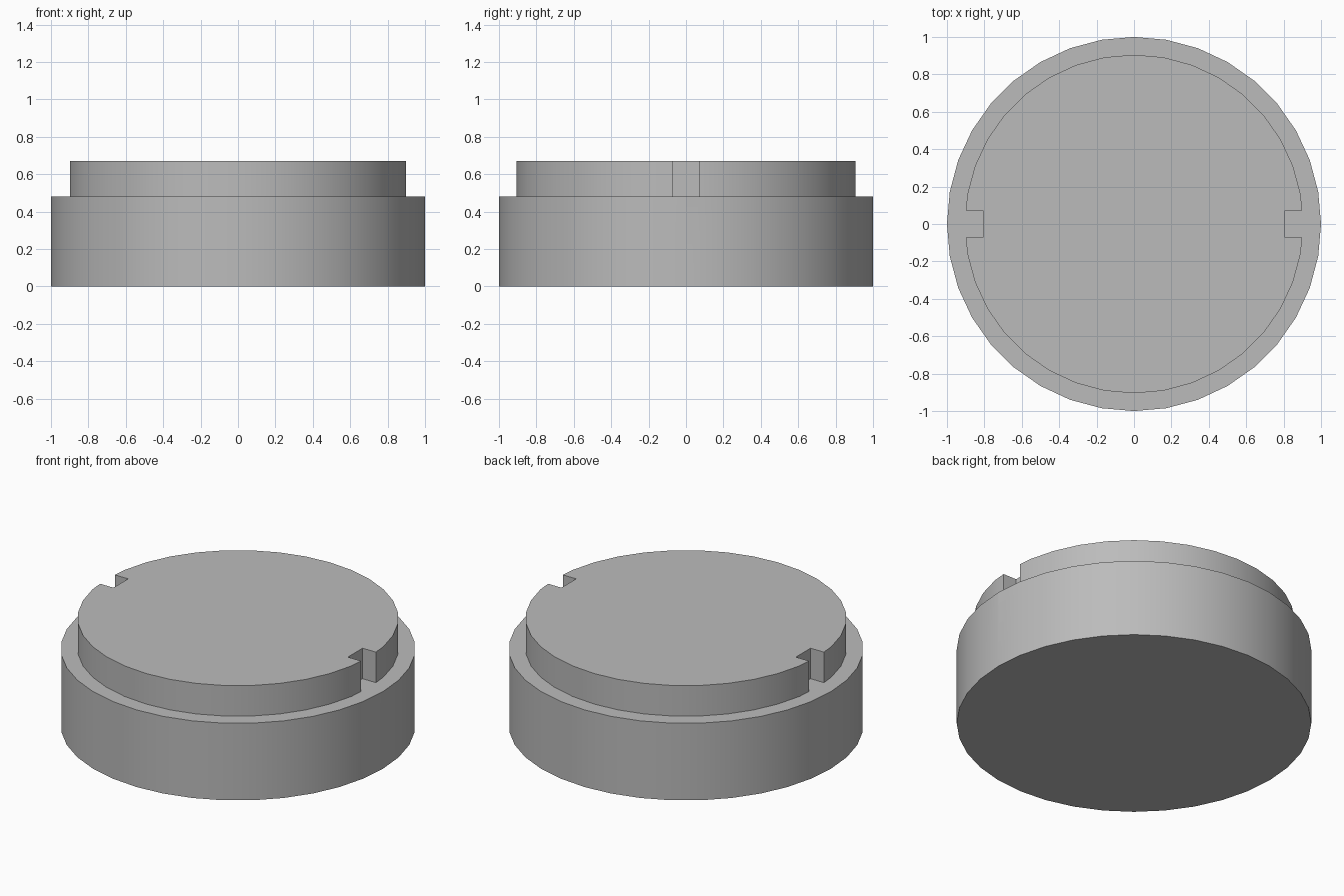
import bpy, bmesh, math

if "Cube" in bpy.data.objects:
    bpy.data.objects.remove(bpy.data.objects["Cube"])

SIDES = 36
NOTCH_HALF = 0.0725
NOTCH_X = 0.807

grey = bpy.data.materials.new("plain grey")
grey.diffuse_color = (0.5, 0.5, 0.5, 1)
grey.use_nodes = True
grey.node_tree.nodes["Principled BSDF"].inputs["Base Color"].default_value = grey.diffuse_color


def make_object(name, bm):
    bmesh.ops.recalc_face_normals(bm, faces=bm.faces)
    mesh = bpy.data.meshes.new(name)
    bm.to_mesh(mesh)
    bm.free()
    obj = bpy.data.objects.new(name, mesh)
    bpy.context.collection.objects.link(obj)
    mesh.materials.append(grey)
    return obj


# Stepped disc: wide base with a narrower raised rim on top
bm = bmesh.new()
rings = []
for radius, z in [(1.0, 0.0), (1.0, 0.48), (0.905, 0.48), (0.905, 0.67)]:
    angles = [2 * math.pi * i / SIDES for i in range(SIDES)]
    rings.append([bm.verts.new((radius * math.cos(a), radius * math.sin(a), z))
                  for a in angles])
for low, high in zip(rings, rings[1:]):
    for i in range(SIDES):
        j = (i + 1) % SIDES
        bm.faces.new((low[i], low[j], high[j], high[i]))
bm.faces.new(rings[0])
bm.faces.new(rings[-1])
cap = make_object("stepped_cap", bm)

# Square notches on both sides of the raised step
for name, side in (("left_notch_cutter", -1), ("right_notch_cutter", 1)):
    bm = bmesh.new()
    bmesh.ops.create_cube(bm, size=1)
    for v in bm.verts:
        v.co.x = side * (NOTCH_X if v.co.x < 0 else 1.2)
        v.co.y = math.copysign(NOTCH_HALF, v.co.y)
        v.co.z = 0.48 if v.co.z < 0 else 0.8
    cutter = make_object(name, bm)
    cutter.hide_render = True
    cutter.hide_set(True)
    cut = cap.modifiers.new(name, 'BOOLEAN')
    cut.operation = 'DIFFERENCE'
    cut.solver = 'EXACT'
    cut.object = cutter

# Apply the cuts, then smooth the round walls while keeping edges sharp
bpy.context.view_layer.objects.active = cap
cap.select_set(True)
for name in [m.name for m in cap.modifiers]:
    bpy.ops.object.modifier_apply(modifier=name)
bpy.ops.object.shade_smooth_by_angle(angle=math.radians(30))
for obj in [o for o in bpy.data.objects if o != cap]:
    bpy.data.objects.remove(obj)
